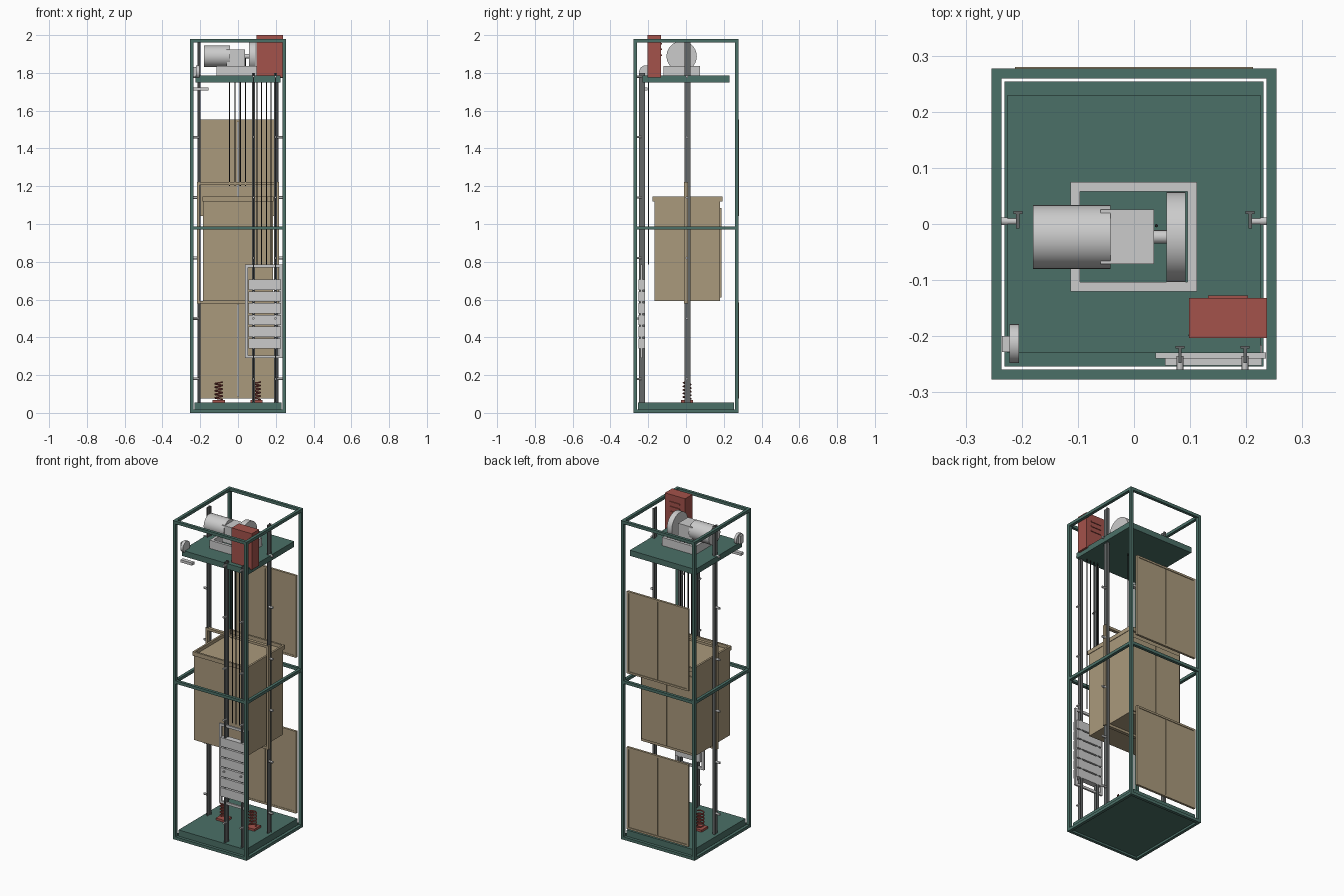
import bpy, bmesh
from math import pi, cos, sin
from mathutils import Matrix, Vector

if "Cube" in bpy.data.objects:
    bpy.data.objects.remove(bpy.data.objects["Cube"])


def material(name, rgb):
    m = bpy.data.materials.new(name)
    m.diffuse_color = (*rgb, 1)
    m.use_nodes = True
    m.node_tree.nodes["Principled BSDF"].inputs["Base Color"].default_value = m.diffuse_color
    return m


GREEN = material("green_steel", (0.07, 0.16, 0.135))
TAN = material("tan_panel", (0.40, 0.32, 0.20))
RED = material("red_paint", (0.37, 0.085, 0.07))
DARK = material("dark_rail", (0.13, 0.14, 0.14))
ROPE = material("rope_black", (0.02, 0.02, 0.02))


def finish(name, bm, mat, smooth=False):
    me = bpy.data.meshes.new(name)
    bm.to_mesh(me)
    bm.free()
    ob = bpy.data.objects.new(name, me)
    bpy.context.collection.objects.link(ob)
    if mat:
        me.materials.append(mat)
    if smooth:
        bpy.context.view_layer.objects.active = ob
        ob.select_set(True)
        bpy.ops.object.shade_smooth_by_angle()
        ob.select_set(False)
    return ob


def boxes(name, spans, mat=None):
    """One object from (x0, x1, y0, y1, z0, z1) spans."""
    bm = bmesh.new()
    for x0, x1, y0, y1, z0, z1 in spans:
        m = Matrix.Translation(((x0 + x1) / 2, (y0 + y1) / 2, (z0 + z1) / 2))
        bmesh.ops.create_cube(bm, size=1, matrix=m @ Matrix.Diagonal((x1 - x0, y1 - y0, z1 - z0, 1)))
    return finish(name, bm, mat)


def rods(name, ends, r, mat=None, sides=12):
    """One object from cylinders between pairs of points."""
    bm = bmesh.new()
    for a, b in ends:
        a, b = Vector(a), Vector(b)
        rot = (b - a).to_track_quat('Z', 'Y').to_matrix().to_4x4()
        bmesh.ops.create_cone(bm, cap_ends=True, segments=sides, radius1=r, radius2=r,
                              depth=(b - a).length, matrix=Matrix.Translation((a + b) / 2) @ rot)
    return finish(name, bm, mat, sides > 8)


def ring_xz(x0, x1, y0, y1, z0, z1, t):
    """Rectangular frame standing in the xz plane."""
    return [(x0, x0 + t, y0, y1, z0, z1), (x1 - t, x1, y0, y1, z0, z1),
            (x0 + t, x1 - t, y0, y1, z0, z0 + t), (x0 + t, x1 - t, y0, y1, z1 - t, z1)]


def ring_xy(x0, x1, y0, y1, z0, z1, t):
    """Rectangular frame lying flat."""
    return [(x0, x0 + t, y0, y1, z0, z1), (x1 - t, x1, y0, y1, z0, z1),
            (x0 + t, x1 - t, y0, y0 + t, z0, z1), (x0 + t, x1 - t, y1 - t, y1, z0, z1)]


# Shaft frame, pit floor and machine platform
W, D, T = 0.254, 0.277, 0.018
for i, z in enumerate((0, 0.97, 1.962)):
    boxes(f"shaft_ring_{i}", ring_xy(-W, W, -D, D, z, z + T, T), GREEN)
boxes("shaft_posts", [(x, x + T, y, y + T, 0, 1.98) for x in (-W, W - T) for y in (-D, D - T)], GREEN)
boxes("pit_floor", [(-0.231, 0.231, -0.254, 0.254, 0.008, 0.054)], GREEN)
boxes("machine_platform", [(-0.225, 0.225, -0.23, 0.23, 1.75, 1.785)], GREEN)

# T-shaped guide rails with wall brackets
LEVELS = [0.18 + 0.32 * i for i in range(6)]


def rail(name, x, y, top):
    boxes(name, [(x - 0.008, x + 0.008, y + 0.01, y + 0.015, 0.054, top),
                 (x - 0.003, x + 0.003, y - 0.016, y + 0.01, 0.054, top)], DARK)


for side, s in (("left", -1), ("right", 1)):
    rail(f"car_rail_{side}", s * 0.207, 0.008, 1.97)
    rods(f"car_rail_brackets_{side}", [((s * 0.207, 0.005, z), (s * 0.237, 0.005, z)) for z in LEVELS], 0.007)
for side, x in (("left", 0.082), ("right", 0.198)):
    rail(f"counterweight_rail_{side}", x, -0.232, 1.8)
    rods(f"counterweight_brackets_{side}", [((x, -0.235, z), (x, -0.26, z)) for z in LEVELS], 0.006)

# Car body, open-topped roof tray, doors and sling
cx, y0, y1 = 0.185, -0.168, 0.18
boxes("car_floor", [(-cx, cx, y0, y1, 0.593, 0.615)], TAN)
boxes("car_walls", ring_xy(-cx, cx, y0, y1, 0.615, 1.12, 0.01), TAN)
boxes("car_roof", [(-cx, cx, y0, y1, 1.105, 1.125)], TAN)
boxes("car_roof_rim", ring_xy(-0.188, 0.188, -0.178, 0.193, 1.12, 1.145, 0.012), TAN)
boxes("car_doors", [(-0.175, -0.002, y1, 0.187, 0.61, 1.085), (0.002, 0.175, y1, 0.187, 0.61, 1.085)], TAN)
boxes("car_sling", ring_xz(-0.218, 0.218, -0.01, 0.01, 0.578, 1.222, 0.015), TAN)

# Landing doors on the rear face
for name, z in (("lower", 0.075), ("upper", 1.043)):
    boxes(f"{name}_landing_frame", ring_xz(-0.212, 0.212, 0.266, 0.28, z, z + 0.51, 0.012), TAN)
    boxes(f"{name}_landing_doors", [(a, a + 0.198, 0.268, 0.276, z + 0.012, z + 0.498)
                                    for a in (-0.2, 0.002)], TAN)

# Counterweight
boxes("counterweight_frame", ring_xz(0.038, 0.235, -0.24, -0.229, 0.29, 0.785, 0.015))
boxes("counterweight_blocks", [(0.055, 0.228, -0.252, -0.216, z, z + 0.054)
                               for z in (0.34 + 0.0622 * i for i in range(6))])

# Hoist ropes
rods("car_ropes", [((x, -0.003, 1.2), (x, -0.003, 1.88)) for x in (-0.045, -0.016, 0.012, 0.04)], 0.003, ROPE, 8)
rods("counterweight_ropes", [((x, -0.198, 0.785), (x, -0.198, 1.79))
                             for x in (0.1, 0.125, 0.15, 0.175)], 0.003, ROPE, 8)

# Pit buffers: base plate and coil spring
for side, x in (("left", -0.102), ("right", 0.098)):
    boxes(f"buffer_base_{side}", [(x - 0.032, x + 0.032, -0.026, 0.038, 0.054, 0.067)], RED)
    cu = bpy.data.curves.new(f"buffer_spring_{side}", 'CURVE')
    cu.dimensions = '3D'
    cu.bevel_depth, cu.bevel_resolution = 0.004, 1
    sp = cu.splines.new('POLY')
    n = 80
    sp.points.add(n)
    for i, p in enumerate(sp.points):
        a = 10 * pi * i / n
        p.co = (x + 0.02 * cos(a), 0.006 + 0.02 * sin(a), 0.07 + 0.094 * i / n, 1)
    cu.materials.append(RED)
    bpy.context.collection.objects.link(bpy.data.objects.new(cu.name, cu))

# Hoist machine
yc, zc = -0.023, 1.888
boxes("machine_bedplate", ring_xy(-0.113, 0.112, -0.12, 0.075, 1.785, 1.836, 0.017))
rods("motor", [((-0.18, yc, zc), (-0.042, yc, zc))], 0.057, None, 32)
boxes("gearbox", [(-0.06, 0.036, -0.071, 0.026, 1.82, 1.925)])
rods("drive_shaft", [((0.03, yc, zc), (0.06, yc, zc))], 0.012, None, 16)
rods("traction_sheave", [((0.058, yc, zc), (0.092, yc, zc))], 0.08, None, 40)

# Control cabinet with door panel and vent slats
boxes("control_cabinet", [(0.098, 0.237, -0.203, -0.132, 1.775, 2.0)], RED)
boxes("cabinet_vents", [(0.132, 0.203, -0.132, -0.127, z, z + 0.008) for z in (1.89, 1.92, 1.95)], RED)

# Speed governor and its switch arm
rods("governor_wheel", [((-0.222, -0.213, 1.805), (-0.205, -0.213, 1.805))], 0.035, None, 24)
boxes("governor_bracket", [(-0.235, -0.218, -0.228, -0.2, 1.78, 1.83)])
boxes("governor_arm", [(-0.235, -0.157, -0.228, -0.205, 1.706, 1.722)])
